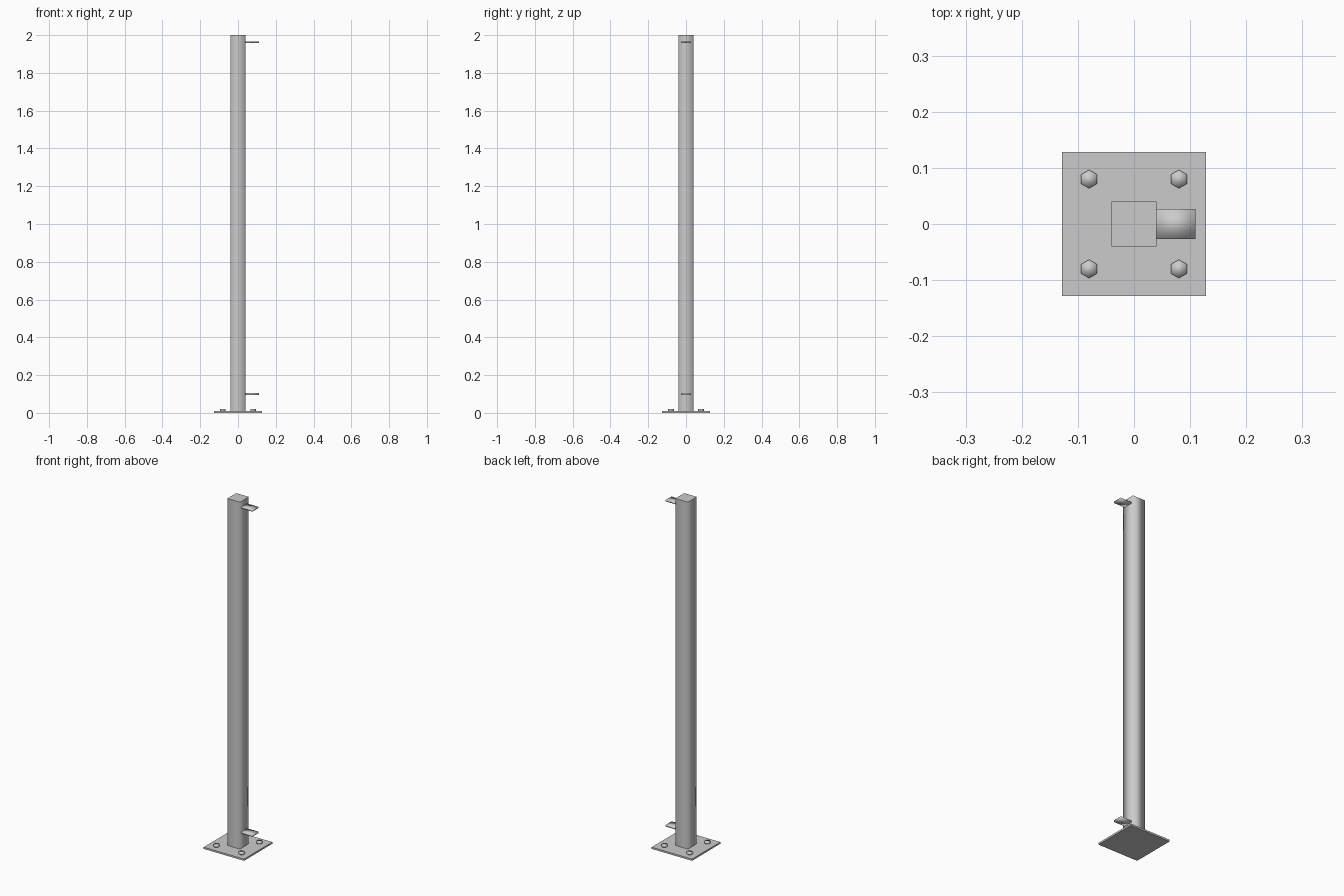
import bpy, bmesh
from math import radians
from mathutils import Matrix

if "Cube" in bpy.data.objects:
    bpy.data.objects.remove(bpy.data.objects["Cube"])


def finish(name, bm, smooth):
    """Turn a bmesh into a named object; smooth picks the smooth faces."""
    for f in bm.faces:
        f.smooth = smooth(f)
    for e in bm.edges:
        e.smooth = all(f.smooth for f in e.link_faces)
    mesh = bpy.data.meshes.new(name)
    bm.to_mesh(mesh)
    bm.free()
    obj = bpy.data.objects.new(name, mesh)
    bpy.context.collection.objects.link(obj)
    return obj


def box(name, x0, x1, half_y, z0, z1, smooth=lambda f: False):
    bm = bmesh.new()
    mat = Matrix.Translation(((x0 + x1) / 2, 0, (z0 + z1) / 2)) @ \
        Matrix.Diagonal((x1 - x0, 2 * half_y, z1 - z0, 1))
    bmesh.ops.create_cube(bm, size=1, matrix=mat)
    bm.normal_update()
    return finish(name, bm, smooth)


def hex_bolt(name, x, y, z0, z1, radius):
    bm = bmesh.new()
    # corners of the hexagon point along y
    mat = Matrix.Translation((x, y, (z0 + z1) / 2)) @ Matrix.Rotation(radians(0), 4, 'Z')
    bmesh.ops.create_cone(bm, cap_ends=True, segments=6, radius1=radius,
                          radius2=radius, depth=z1 - z0, matrix=mat)
    return finish(name, bm, lambda f: True)


PLATE_TOP = 0.01

# Base plate
box("base_plate", -0.128, 0.128, 0.128, 0, PLATE_TOP)

# Square post: softly shaded sides, flat cap
box("post", -0.04, 0.04, 0.04, PLATE_TOP, 2.0, lambda f: abs(f.normal.z) < 0.5)

# Hinge or rail tabs on the right side
for name, z, thick in (("lower_tab", 0.099, 0.01), ("upper_tab", 1.963, 0.008)):
    box(name, 0.04, 0.11, 0.0265, z - thick / 2, z + thick / 2, lambda f: True)

# Anchor bolts at the four plate corners
for sx, side in ((-1, "left"), (1, "right")):
    for sy, end in ((-1, "front"), (1, "back")):
        hex_bolt(f"bolt_{end}_{side}", sx * 0.08, sy * 0.08, PLATE_TOP, 0.02, 0.0165)
